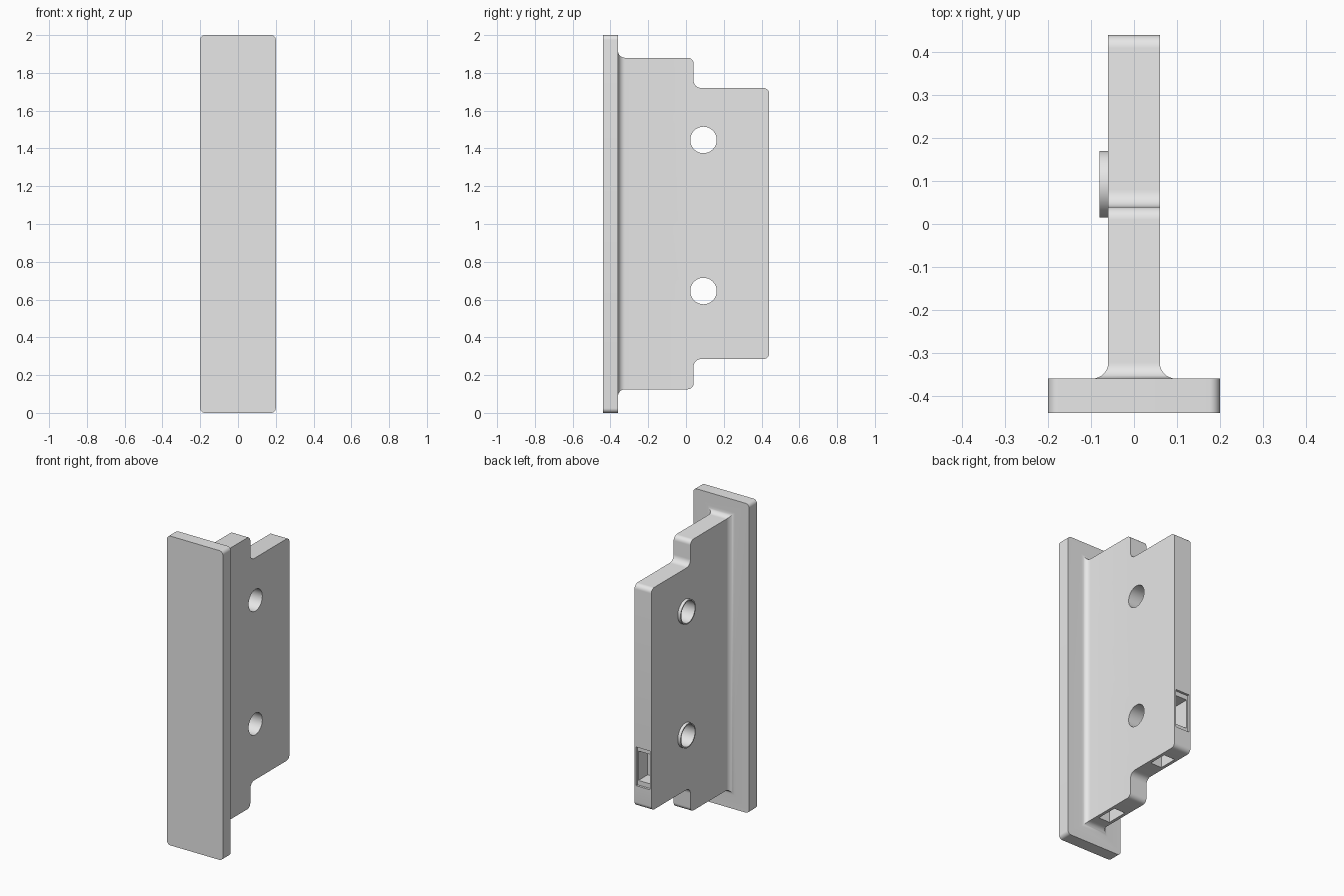
import bpy
import bmesh
import math

cube = bpy.data.objects.get("Cube")
if cube:
    bpy.data.objects.remove(cube, do_unlink=True)

grey = bpy.data.materials.new("light grey")
grey.use_nodes = True
GREY = (0.8, 0.8, 0.8, 1)
grey.diffuse_color = GREY
grey.node_tree.nodes["Principled BSDF"].inputs["Base Color"].default_value = GREY


def finish(name, bm):
    bmesh.ops.recalc_face_normals(bm, faces=bm.faces)
    mesh = bpy.data.meshes.new(name)
    bm.to_mesh(mesh)
    bm.free()
    mesh.materials.append(grey)
    obj = bpy.data.objects.new(name, mesh)
    bpy.context.collection.objects.link(obj)
    return obj


def rounded(corners, steps=8):
    """Closed outline from (u, v, radius) right-angled corners."""
    out = []
    n = len(corners)
    for i, (u, v, r) in enumerate(corners):
        if r == 0:
            out.append((u, v))
            continue
        ends = []
        for j in (i - 1, (i + 1) % n):
            du, dv = corners[j][0] - u, corners[j][1] - v
            d = math.hypot(du, dv)
            ends.append((du / d * r, dv / d * r))
        (au, av), (bu, bv) = ends
        for k in range(steps + 1):
            t = math.pi / 2 * k / steps
            s, c = 1 - math.sin(t), 1 - math.cos(t)
            out.append((u + au * s + bu * c, v + av * s + bv * c))
    return out


def loft(name, rings):
    bm = bmesh.new()
    loops = [[bm.verts.new(p) for p in ring] for ring in rings]
    for a, b in zip(loops, loops[1:]):
        for i in range(len(a)):
            j = (i + 1) % len(a)
            bm.faces.new((a[i], a[j], b[j], b[i]))
    bm.faces.new(loops[0])
    bm.faces.new(loops[-1])
    return finish(name, bm)


def box(name, x, y, z):
    return loft(name, [[(sx * x, y[a], z[b]) for sx, b in
                        ((-1, 0), (1, 0), (1, 1), (-1, 1))] for a in (0, 1)])


def cylinder(name, r, x0, x1, y, z, n=48):
    ang = [2 * math.pi * i / n for i in range(n)]
    return loft(name, [[(x, y + r * math.cos(a), z + r * math.sin(a)) for a in ang]
                       for x in (x0, x1)])


def boolean(obj, other, operation):
    mod = obj.modifiers.new(other.name, "BOOLEAN")
    mod.operation = operation
    mod.solver = "EXACT"
    mod.object = other
    bpy.context.view_layer.objects.active = obj
    bpy.ops.object.modifier_apply(modifier=mod.name)
    bpy.data.objects.remove(other, do_unlink=True)


# Front plate with rounded corners
R = 0.025
outline = rounded([(-0.2, 0, R), (0.2, 0, R), (0.2, 2, R), (-0.2, 2, R)])
plate = loft("front_plate", [[(x, y, z) for x, z in outline] for y in (-0.44, -0.36)])

# Stepped web, mirrored about mid height
lower = [(-0.37, 0.125, 0), (0.04, 0.125, 0.03), (0.04, 0.285, 0.04), (0.44, 0.285, 0.03)]
upper = [(y, 2.005 - z, r) for y, z, r in reversed(lower)]
outline = rounded(lower + upper)
web = loft("web", [[(x, y, z) for y, z in outline] for x in (-0.06, 0.06)])

# Concave fillet where the web meets the plate
F = 0.037
rings = []
for k in range(9):
    t = math.pi / 2 * k / 8
    grow, y = F * (1 - math.sin(t)), -0.36 + F * (1 - math.cos(t))
    w, z0, z1 = 0.06 + grow, 0.125 - grow, 1.88 + grow
    rings.append([(-w, y, z0), (w, y, z0), (w, y, z1), (-w, y, z1)])
rings.insert(0, [(x, -0.37, z) for x, y, z in rings[0]])
fillet = loft("root_fillet", rings)

boolean(web, fillet, "UNION")
boolean(web, plate, "UNION")

# Raised collars and through holes
for z in (0.645, 1.445):
    boolean(web, cylinder("collar", 0.0775, -0.08, -0.05, 0.0925, z), "UNION")
for z in (0.645, 1.445):
    boolean(web, cylinder("hole", 0.07, -0.2, 0.2, 0.0925, z), "DIFFERENCE")

# Stepped pocket in the back edge, plain pockets in the two lower edges
boolean(web, box("back_recess", 0.05, (0.425, 0.5), (0.42, 0.67)), "DIFFERENCE")
boolean(web, box("back_pocket", 0.043, (0.33, 0.5), (0.45, 0.64)), "DIFFERENCE")
boolean(web, box("step_pocket", 0.04, (0.2, 0.32), (0.2, 0.38)), "DIFFERENCE")
boolean(web, box("foot_pocket", 0.04, (-0.27, -0.13), (0.05, 0.22)), "DIFFERENCE")

web.name = "bracket"
bpy.ops.object.select_all(action="DESELECT")
web.select_set(True)
bpy.context.view_layer.objects.active = web
bpy.ops.object.shade_smooth_by_angle(angle=math.radians(30))
